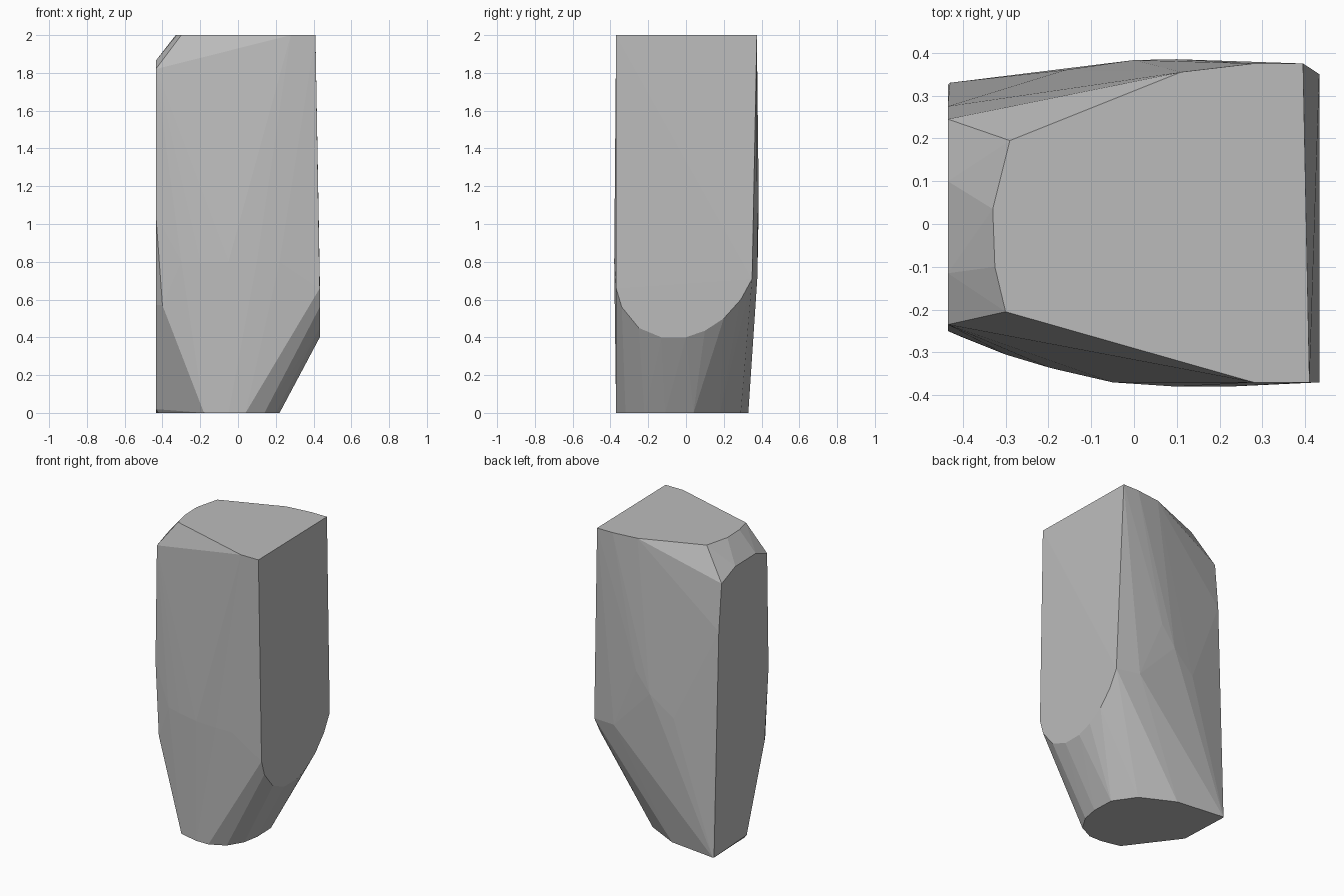
import bpy
import bmesh
from mathutils import Vector

# Remove only the default cube
default_cube = bpy.data.objects.get("Cube")
if default_cube is not None:
    bpy.data.objects.remove(default_cube, do_unlink=True)


def make_material(name, colour):
    material = bpy.data.materials.new(name)
    material.use_nodes = True
    material.diffuse_color = colour
    shader = material.node_tree.nodes["Principled BSDF"]
    shader.inputs["Base Color"].default_value = colour
    return material


def horizontal_outline(points, height):
    """Outline given as x, y pairs at one height."""
    return [Vector((x, y, height)) for x, y in points]


def side_outline(points, x):
    """Outline given as y, z pairs on one side plane."""
    return [Vector((x, y, z)) for y, z in points]


def build_hull(name, points, material):
    """Wrap the points in a faceted convex shell."""
    bm = bmesh.new()
    for point in points:
        bm.verts.new(point)
    result = bmesh.ops.convex_hull(bm, input=bm.verts[:])
    unused = set(result["geom_interior"]) | set(result["geom_unused"])
    loose = [item for item in unused
             if isinstance(item, bmesh.types.BMVert) and item.is_valid]
    bmesh.ops.delete(bm, geom=loose, context="VERTS")
    bmesh.ops.recalc_face_normals(bm, faces=bm.faces[:])
    mesh = bpy.data.meshes.new(name)
    bm.to_mesh(mesh)
    bm.free()
    mesh.materials.append(material)
    for polygon in mesh.polygons:
        polygon.use_smooth = False
    rock = bpy.data.objects.new(name, mesh)
    bpy.context.collection.objects.link(rock)
    return rock


# Flat top of the stone
top_outline = horizontal_outline([
    (.41, -.37), (.28, -.37), (-.3, -.205), (-.325, -.1), (-.33, .035),
    (-.29, .195), (.11, .355), (.28, .375), (.395, .375)], 2)

# Narrow foot
foot_outline = horizontal_outline([
    (.04, -.37), (.14, -.32), (.2, -.22), (.22, -.11), (.215, .04),
    (.12, .18), (-.1, .29), (-.43, .33), (-.42, -.02), (-.18, -.34),
    (-.05, -.37)], 0)

# Arched lower edge of the flat left side
left_side_arch = side_outline([
    (-.37, .66), (-.34, .56), (-.25, .45), (-.13, .4), (0, .4),
    (.1, .435), (.2, .5), (.29, .6), (.35, .71)], .433)

# Flat right side, clipped at its upper corners
right_side = side_outline([
    (.325, 0), (-.02, .02), (-.207, .57), (-.25, 1.05), (-.235, 1.82),
    (-.115, 1.865), (.1, 1.86), (.245, 1.8), (.275, 1.49)], -.435)

# Gentle bulges on the broad front and back
front_bulge = horizontal_outline(
    [(-.3, -.305), (-.2, -.335), (-.05, -.37), (.1, -.38), (.22, -.38)], .8)
front_corner = [Vector((-.4, -.265, .57))]
back_bulge = [Vector(p) for p in (
    (-.16, .36, .87), (0, .383, 1), (.1, .385, 1.13), (.27, .378, .72))]

stone = make_material("stone grey", (.5, .5, .5, 1))
build_hull("standing_rock",
           top_outline + foot_outline + left_side_arch + right_side
           + front_bulge + front_corner + back_bulge, stone)
